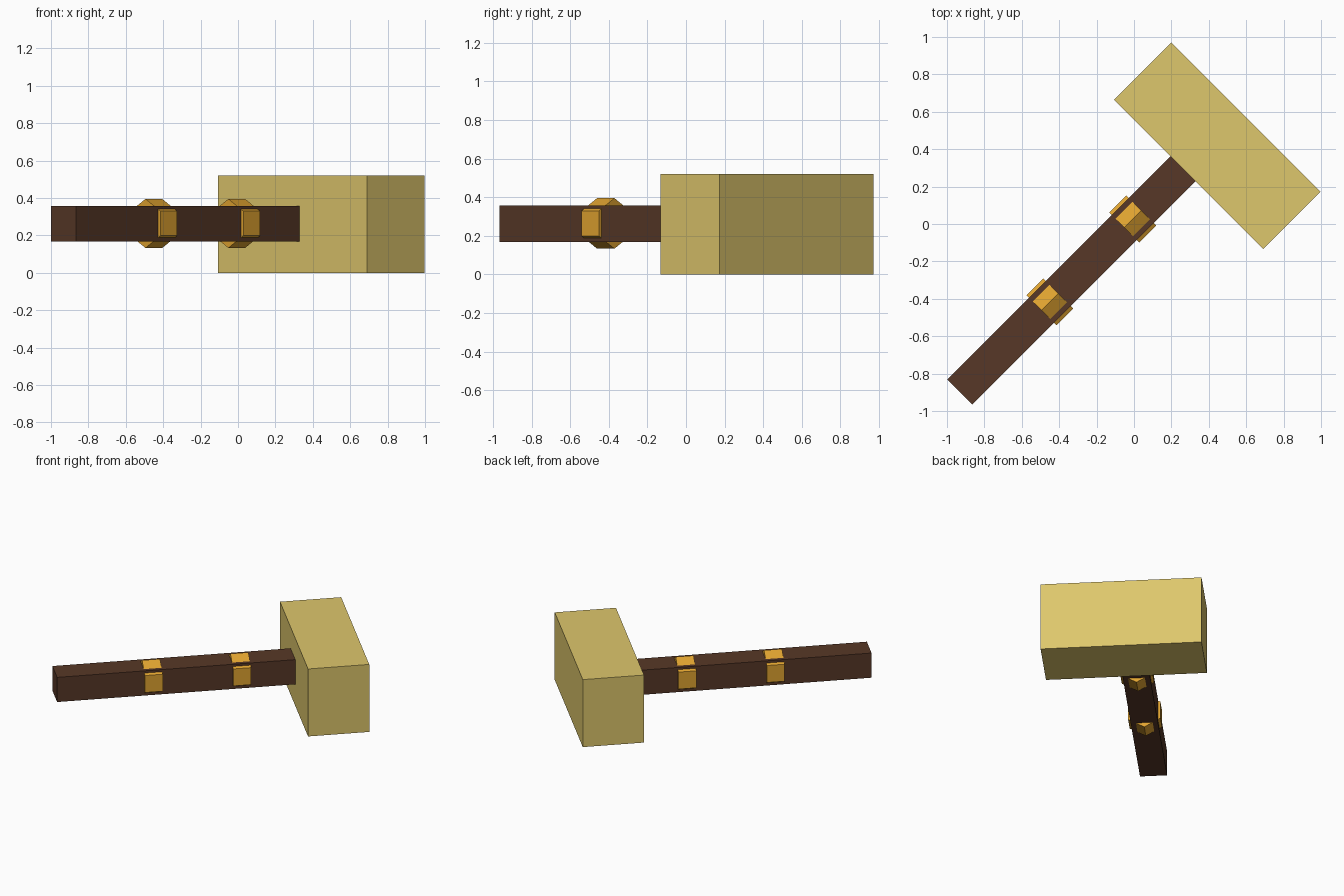
import bpy
import bmesh
from math import cos, sin, pi, radians

cube = bpy.data.objects.get("Cube")
if cube:
    bpy.data.objects.remove(cube, do_unlink=True)


def material(name, rgb):
    mat = bpy.data.materials.new(name)
    mat.use_nodes = True
    mat.diffuse_color = (*rgb, 1)
    mat.node_tree.nodes["Principled BSDF"].inputs["Base Color"].default_value = (*rgb, 1)
    return mat


def rectangle(width, height):
    w, h = width / 2, height / 2
    return [(w, h), (-w, h), (-w, -h), (w, -h)]


def prism(name, profile, length, centre, mat):
    """Extrude a cross-section along the handle direction, diagonal in plan."""
    bm = bmesh.new()
    face = bm.faces.new([bm.verts.new((-length / 2, y, z)) for y, z in profile])
    end = bmesh.ops.extrude_face_region(bm, geom=[face], use_keep_orig=True)["geom"]
    moved = [v for v in end if isinstance(v, bmesh.types.BMVert)]
    bmesh.ops.translate(bm, verts=moved, vec=(length, 0, 0))
    bmesh.ops.recalc_face_normals(bm, faces=bm.faces)
    mesh = bpy.data.meshes.new(name)
    bm.to_mesh(mesh)
    bm.free()
    mesh.materials.append(mat)
    obj = bpy.data.objects.new(name, mesh)
    obj.location = centre
    obj.rotation_euler.z = radians(45)
    bpy.context.collection.objects.link(obj)
    return obj


pale = material("pale_wood", (0.73, 0.57, 0.15))
brown = material("dark_wood", (0.095, 0.039, 0.02))
gold = material("gold", (0.75, 0.37, 0.03))

# Block-shaped head, lying across the handle
prism("head", rectangle(1.128, 0.52), 0.434, (0.445, 0.419, 0.26), pale)

# Square handle, ending on the face of the head
prism("handle", rectangle(0.19, 0.19), 1.69, (-0.335, -0.301, 0.262), brown)

# Six-sided bands, partly sunk into the handle, with an edge on top
radius = 0.131
hexagon = [(radius * sin(i * pi / 3), radius * cos(i * pi / 3)) for i in range(6)]
for name, x in (("upper_band", -0.007), ("lower_band", -0.45)):
    prism(name, hexagon, 0.127, (x, x + 0.034, 0.264), gold)
